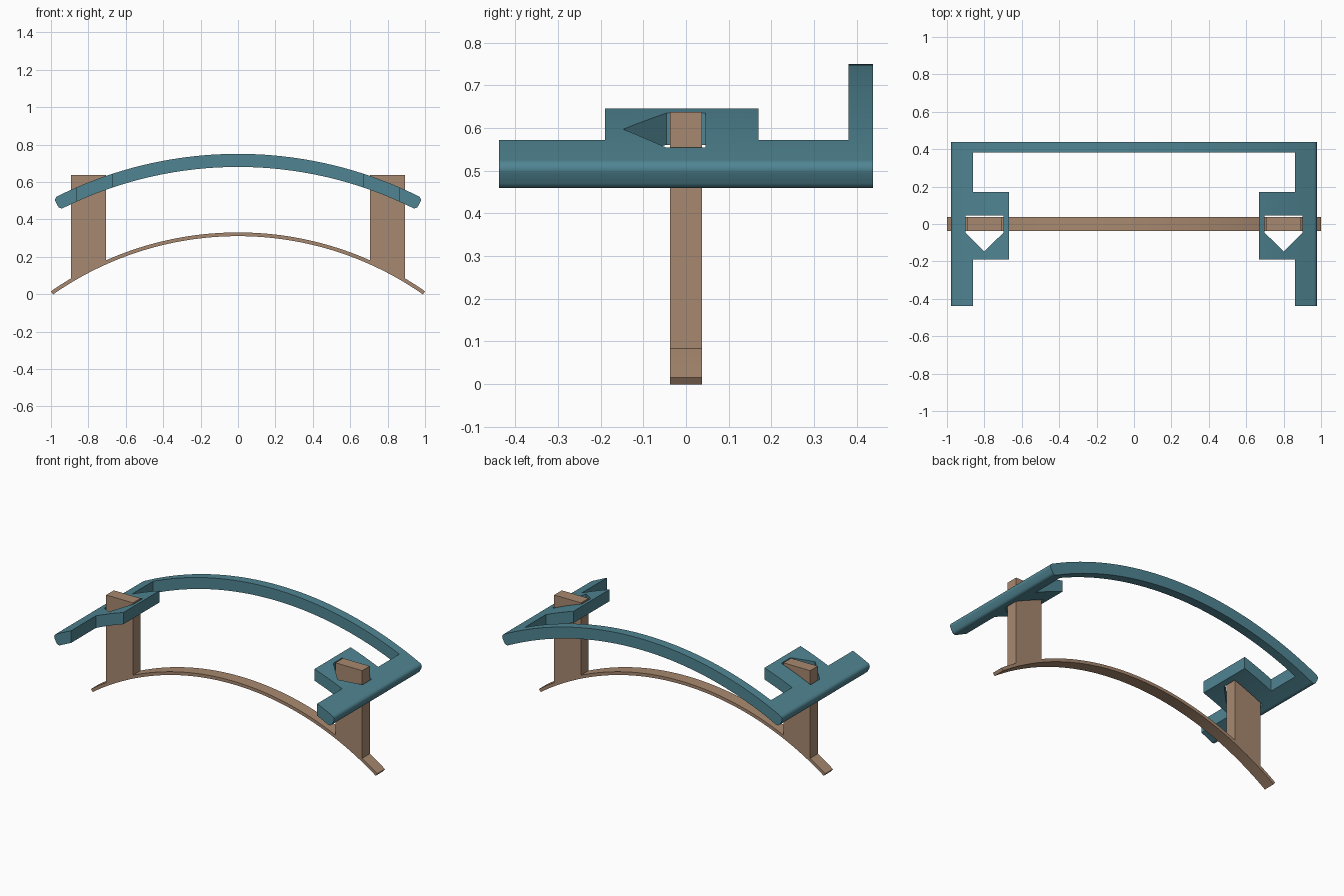
import bpy, bmesh
from math import sin, cos, sqrt, radians, asin, pi
from mathutils import Vector

if "Cube" in bpy.data.objects:
    bpy.data.objects.remove(bpy.data.objects["Cube"])


def material(name, rgb):
    m = bpy.data.materials.new(name)
    m.diffuse_color = (*rgb, 1)
    m.use_nodes = True
    m.node_tree.nodes["Principled BSDF"].inputs["Base Color"].default_value = m.diffuse_color
    return m


def prism(name, outlines, axis, lo, hi):
    """Extrude closed outlines: axis 'Y' takes (x, z) points, 'Z' takes (x, y)."""
    bm = bmesh.new()
    for pts in outlines:
        at = lambda p, t: (p[0], t, p[1]) if axis == 'Y' else (p[0], p[1], t)
        a = [bm.verts.new(at(p, lo)) for p in pts]
        b = [bm.verts.new(at(p, hi)) for p in pts]
        bm.faces.new(a)
        bm.faces.new(b[::-1])
        n = len(pts)
        for i in range(n):
            bm.faces.new((a[i], b[i], b[(i + 1) % n], a[(i + 1) % n]))
    bmesh.ops.recalc_face_normals(bm, faces=bm.faces)
    me = bpy.data.meshes.new(name)
    bm.to_mesh(me)
    bm.free()
    ob = bpy.data.objects.new(name, me)
    bpy.context.collection.objects.link(ob)
    return ob


def arc(r, zc, a0, a1, n):
    """Points on a circle about (0, zc); angles measured from vertical."""
    return [(r * sin(a0 + (a1 - a0) * i / n), zc + r * cos(a0 + (a1 - a0) * i / n))
            for i in range(n + 1)]


def finish(ob, mat):
    ob.data.materials.append(mat)
    bpy.ops.object.select_all(action='DESELECT')
    ob.select_set(True)
    bpy.context.view_layer.objects.active = ob
    bpy.ops.object.shade_smooth_by_angle(angle=radians(30))


teal = material("teal", (0.08, 0.235, 0.29))
brown = material("brown", (0.39, 0.25, 0.16))

# Lower bow with its two upright posts, one continuous outline
R, ZC, T = 1.745, -1.415, 0.02
end, p_in, p_out, p_top = asin(1 / R), 0.707, 0.894, 0.637
ai, ao = asin(p_in / R), asin(p_out / R)
bow = arc(R, ZC, -end, -ao, 6) + [(-p_out, p_top), (-p_in, p_top)]
bow += arc(R, ZC, -ai, ai, 40) + [(p_in, p_top), (p_out, p_top)]
bow += arc(R, ZC, ao, end, 6) + arc(R - T, ZC, end, -end, 56)
finish(prism("lower_bow_with_posts", [bow], 'Y', -0.038, 0.038), brown)

# Upper frame: curved slab with rounded ends
R, ZC, T, end, fr = 2.17, -1.42, 0.07, radians(27), 0.022


def round_end(a):
    """Two filleted corners from the outer to the inner surface at +a."""
    n, t = Vector((sin(a), cos(a))), Vector((cos(a), -sin(a)))
    pts = []
    for rad, start in ((R - fr, 0), (R - T + fr, pi / 2)):
        c = Vector((0, ZC)) + n * rad - t * fr
        for i in range(7):
            b = start + i * pi / 12
            pts.append(tuple(c + n * fr * cos(b) + t * fr * sin(b)))
    return pts


right_end = round_end(end)
left_end = [(-x, z) for x, z in right_end[::-1]]
d = fr / R * 1.3
slab = arc(R, ZC, -end + d, end - d, 56) + right_end
slab += arc(R - T, ZC, end - d, -end + d, 56) + left_end
frame = prism("upper_frame", [slab], 'Y', -0.4375, 0.4375)

# Plan cutouts: open middle leaving bar, side rails and brackets; two keyed holes
half = [(0.86, -0.6), (0.86, -0.19), (0.667, -0.19), (0.667, 0.17), (0.86, 0.17), (0.86, 0.381)]
middle = half + [(-x, y) for x, y in half[::-1]]
key = [(0.698, 0.046), (0.698, -0.046), (0.80, -0.147), (0.902, -0.046), (0.902, 0.046)]
cutter = prism("plan_cutter", [middle, key, [(-x, y) for x, y in key]], 'Z', 0.2, 1.0)
cutter.hide_render = True

bpy.context.view_layer.objects.active = frame
mod = frame.modifiers.new("cutouts", 'BOOLEAN')
mod.operation, mod.solver, mod.object = 'DIFFERENCE', 'EXACT', cutter
bpy.ops.object.modifier_apply(modifier=mod.name)
bpy.data.objects.remove(cutter)
finish(frame, teal)
